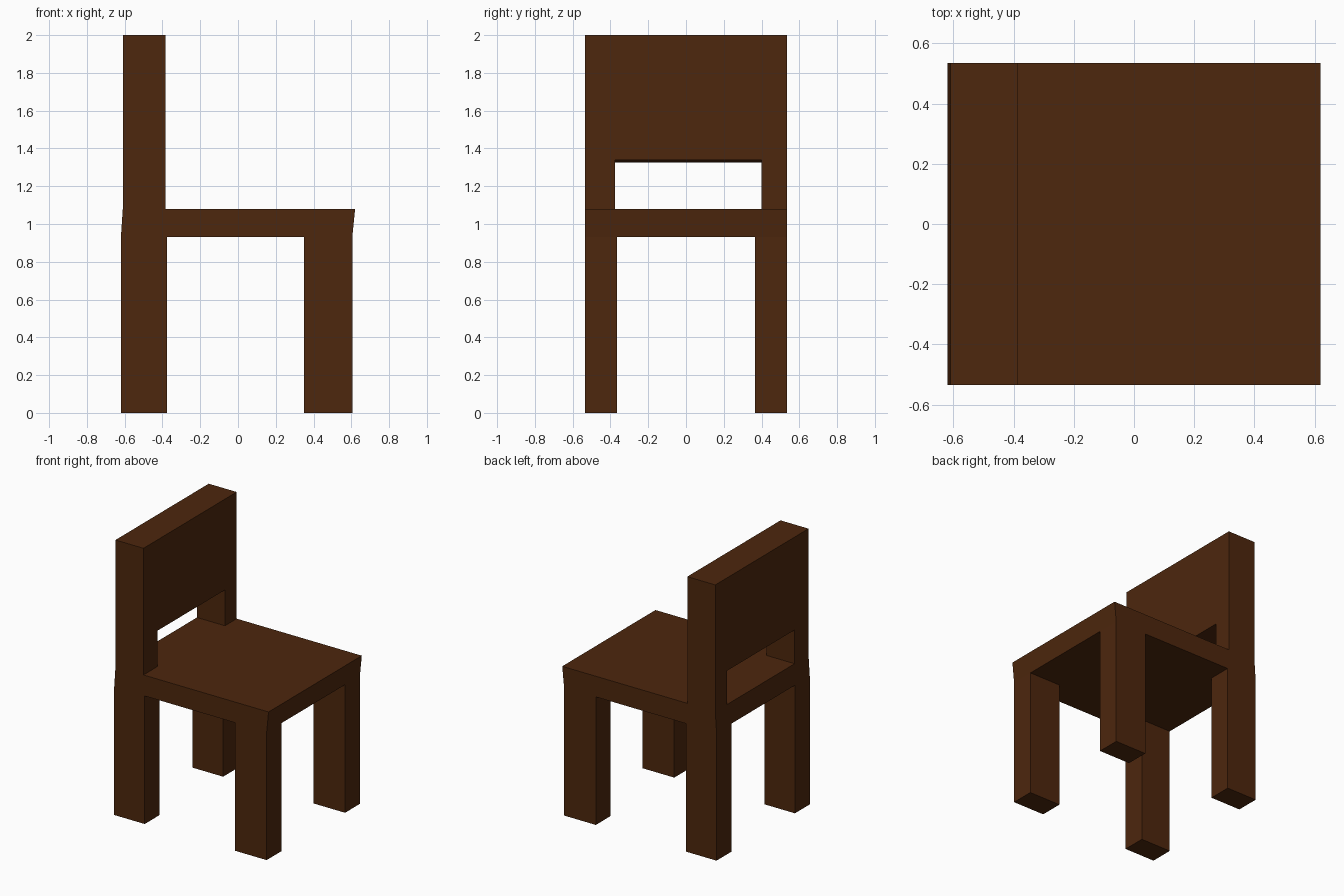
import bpy, bmesh

if "Cube" in bpy.data.objects:
    bpy.data.objects.remove(bpy.data.objects["Cube"])

wood = bpy.data.materials.new("dark_wood")
wood.diffuse_color = (0.075, 0.02, 0.004, 1)
wood.use_nodes = True
wood.node_tree.nodes["Principled BSDF"].inputs["Base Color"].default_value = wood.diffuse_color


def prism(name, profile, y0, y1):
    """Extrude an x-z profile from y0 to y1."""
    bm = bmesh.new()
    face = bm.faces.new([bm.verts.new((x, y0, z)) for x, z in profile])
    out = bmesh.ops.extrude_face_region(bm, geom=[face], use_keep_orig=True)
    moved = [v for v in out["geom"] if isinstance(v, bmesh.types.BMVert)]
    bmesh.ops.translate(bm, verts=moved, vec=(0, y1 - y0, 0))
    bmesh.ops.recalc_face_normals(bm, faces=bm.faces)
    mesh = bpy.data.meshes.new(name)
    bm.to_mesh(mesh)
    bm.free()
    mesh.materials.append(wood)
    obj = bpy.data.objects.new(name, mesh)
    bpy.context.collection.objects.link(obj)
    return obj


W = 0.535                   # half width
SEAT_LOW, SEAT_TOP = 0.93, 1.08
BACK_X, BACK_FRONT_X = -0.61, -0.385
GAP_BACK, GAP_FRONT = 1.325, 1.34   # sloped underside of the backrest

# Seat: slab leaning slightly forward
prism("seat", [(-0.62, SEAT_LOW), (0.605, SEAT_LOW),
               (0.62, SEAT_TOP), (BACK_X, SEAT_TOP)], -W, W)

# Four legs
for part, x0, x1 in (("back_leg", -0.62, -0.375), ("front_leg", 0.35, 0.605)):
    for side, y0, y1 in (("right", -W, -0.365), ("left", 0.365, W)):
        prism(f"{part}_{side}", [(x0, 0), (x1, 0), (x1, SEAT_LOW), (x0, SEAT_LOW)], y0, y1)

# Posts either side of the opening
for side, y0, y1 in (("right", -W, -0.375), ("left", 0.40, W)):
    prism(f"back_post_{side}", [(BACK_X, SEAT_TOP), (BACK_FRONT_X, SEAT_TOP),
                                (BACK_FRONT_X, GAP_FRONT), (BACK_X, GAP_BACK)], y0, y1)

# Backrest panel
prism("backrest", [(BACK_X, GAP_BACK), (BACK_FRONT_X, GAP_FRONT),
                   (BACK_FRONT_X, 2), (BACK_X, 2)], -W, W)
